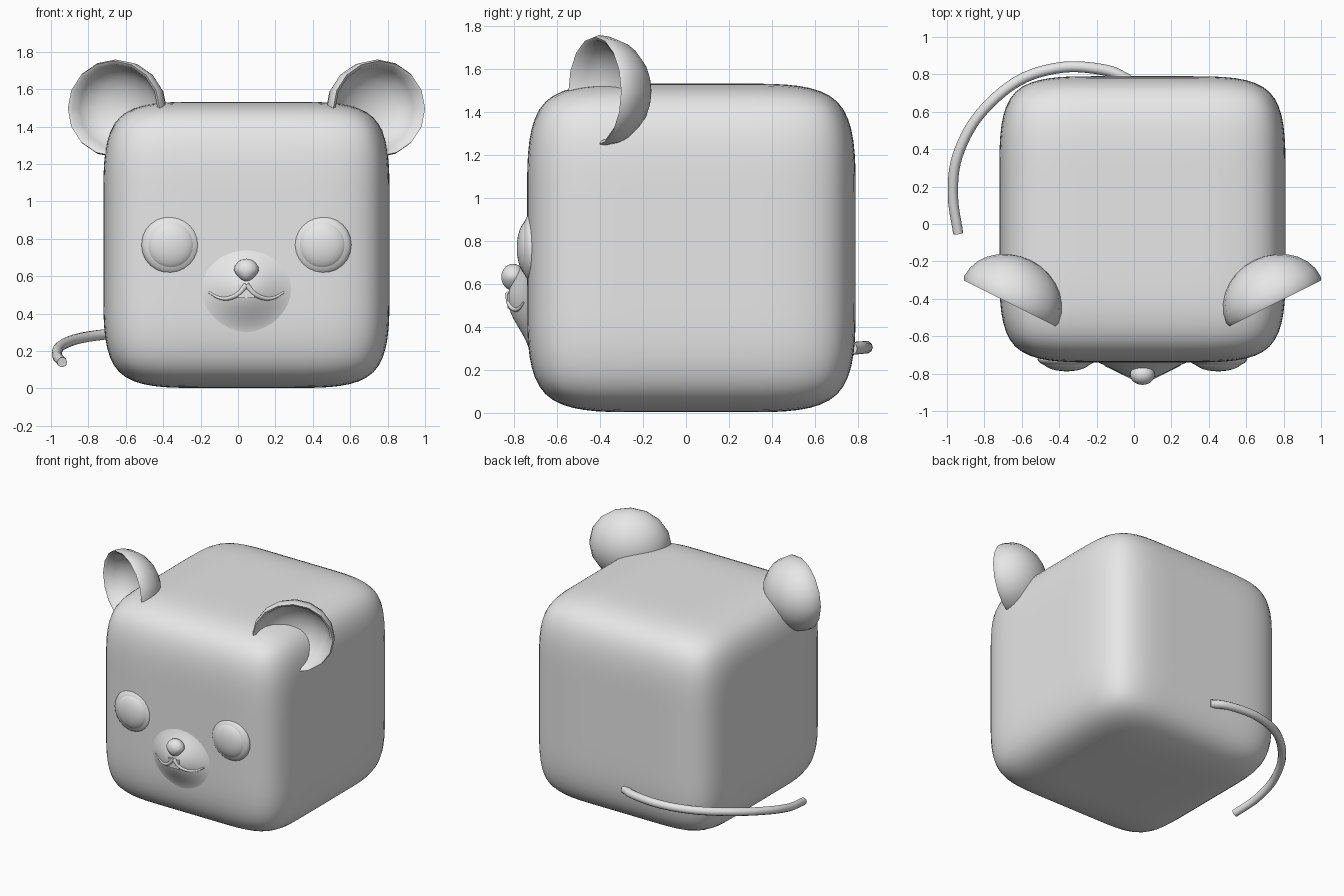
import bpy, bmesh, math
from mathutils import Vector, Matrix

if "Cube" in bpy.data.objects:
    bpy.data.objects.remove(bpy.data.objects["Cube"])

CX = 0.045  # symmetry plane of the head
grey = bpy.data.materials.new("plain_grey")
grey.diffuse_color = (0.8, 0.8, 0.8, 1)
grey.use_nodes = True
grey.node_tree.nodes["Principled BSDF"].inputs["Base Color"].default_value = grey.diffuse_color


def finish(name, bm, sharp=60):
    bmesh.ops.recalc_face_normals(bm, faces=bm.faces)
    me = bpy.data.meshes.new(name)
    bm.to_mesh(me)
    bm.free()
    me.materials.append(grey)
    ob = bpy.data.objects.new(name, me)
    bpy.context.collection.objects.link(ob)
    bpy.ops.object.select_all(action='DESELECT')
    ob.select_set(True)
    bpy.context.view_layer.objects.active = ob
    bpy.ops.object.shade_smooth_by_angle(angle=math.radians(sharp))
    return ob


def ellipsoid(name, centre, radii, taper=0.0):
    bm = bmesh.new()
    bmesh.ops.create_uvsphere(bm, u_segments=24, v_segments=14, radius=1)
    bmesh.ops.rotate(bm, verts=bm.verts, matrix=Matrix.Rotation(math.pi / 2, 3, 'X'))
    for v in bm.verts:
        k = 1 + taper * min(v.co.z, 0)      # narrows the lower half
        v.co = Vector(centre) + Vector((v.co.x * radii[0] * k, v.co.y * radii[1], v.co.z * radii[2]))
    return finish(name, bm)


def rings_to_bmesh(rings, cap=False):
    """Skin a list of closed rings of equal length."""
    bm = bmesh.new()
    vs = [[bm.verts.new(p) for p in r] for r in rings]
    n = len(vs[0])
    for a, b in zip(vs, vs[1:]):
        for i in range(n):
            bm.faces.new((a[i], a[(i + 1) % n], b[(i + 1) % n], b[i]))
    if cap:
        bm.faces.new(vs[0])
        bm.faces.new(vs[-1])
    bmesh.ops.remove_doubles(bm, verts=bm.verts, dist=1e-5)
    return bm


def smooth_path(pts, steps=6):
    """Catmull-Rom through the points."""
    p = [Vector(q) for q in pts]
    p = [2 * p[0] - p[1]] + p + [2 * p[-1] - p[-2]]
    out = []
    for i in range(1, len(p) - 2):
        a, b, c, d = p[i - 1:i + 3]
        for s in range(steps):
            t = s / steps
            out.append(0.5 * (2 * b + (c - a) * t + (2 * a - 5 * b + 4 * c - d) * t * t
                              + (3 * b - a - 3 * c + d) * t ** 3))
    return out + [p[-2]]


def tube(name, pts, r0, r1, sides=10):
    path = smooth_path(pts)
    rings = []
    for i, p in enumerate(path):
        d = (path[min(i + 1, len(path) - 1)] - path[max(i - 1, 0)]).normalized()
        u = d.cross(Vector((0, 0, 1))).normalized()
        w = u.cross(d)
        r = r0 + (r1 - r0) * i / (len(path) - 1)
        rings.append([p + r * (math.cos(a) * u + math.sin(a) * w)
                      for a in (2 * math.pi * k / sides for k in range(sides))])
    return finish(name, rings_to_bmesh(rings, True))


# Body: soft cube
bm = bmesh.new()
bmesh.ops.create_cube(bm, size=1.53)
bmesh.ops.subdivide_edges(bm, edges=bm.edges[:], cuts=2, use_grid_fill=True)
bmesh.ops.translate(bm, verts=bm.verts, vec=(CX, 0.025, 0.768))
body = finish("body", bm, 180)
sub = body.modifiers.new("soften", 'SUBSURF')
sub.levels = sub.render_levels = 3


# Muzzle: soft swelling on the front face
def muzzle_y(x, z):
    t = min(1, math.hypot((x - CX) / 0.31, (z - 0.53) / 0.27))
    return -0.727 - 0.103 * math.cos(t * math.pi / 2) ** 2


rings = []
for j in range(13):
    ring = []
    for k in range(32):
        a = 2 * math.pi * k / 32
        x = CX + 0.31 * j / 12 * math.cos(a)
        z = 0.53 + 0.27 * j / 12 * math.sin(a)
        ring.append((x, muzzle_y(x, z), z))
    rings.append(ring)
rings.append([(x, -0.68, z) for x, y, z in rings[-1]])
finish("muzzle", rings_to_bmesh(rings, True), 180)

# Nose and tooth
ellipsoid("nose", (CX, -0.805, 0.632), (0.066, 0.055, 0.062), 0.35)
bm = bmesh.new()
bmesh.ops.create_cube(bm, size=1)
for v in bm.verts:
    v.co = Vector((CX + v.co.x * 0.088, -0.815 + v.co.y * 0.03, 0.52 + v.co.z * 0.07))
finish("tooth", bm, 30)

for side, label in ((-1, "left"), (1, "right")):
    # Eye: shallow lid disc with a rounder ball set in it
    ex = CX + side * 0.405
    ellipsoid(label + "_eyelid", (ex, -0.722, 0.768), (0.156, 0.05, 0.156))
    ellipsoid(label + "_eyeball", (ex, -0.73, 0.768), (0.132, 0.058, 0.132))

    # Mouth: curled lip line lying on the muzzle
    lip = [(0.0, 0.555), (0.045, 0.505), (0.1, 0.482), (0.15, 0.487), (0.2, 0.515)]
    tube(label + "_lip", [(CX + side * x, muzzle_y(CX + side * x, z) + 0.002, z) for x, z in lip],
         0.016, 0.006, 8)

    # Ear: thick bowl opening forward and outward
    rim = Vector((-side * 0.894, -0.447, 0))
    back = Vector((-side * 0.447, 0.894, 0))
    centre = Vector((CX + side * 0.70, -0.405, 1.497))
    profile = [(math.sin(a), math.cos(a) * 0.235, 1.0)
               for a in (math.pi / 2 * i / 7 for i in range(8))]
    profile += [(0.97, -0.022, 1), (0.91, -0.012, 1)]
    profile += [(0.87 * math.sin(a), math.cos(a) * 0.17, 1)
                for a in (math.pi / 2 * i / 6 for i in range(5, -1, -1))]
    rings = []
    for r, d, _ in profile:
        rings.append([centre + rim * (0.283 * r * math.cos(a)) + back * d
                      + Vector((0, 0, 0.262 * r * math.sin(a)))
                      for a in (2 * math.pi * k / 16 for k in range(16))])
    finish(label + "_ear", rings_to_bmesh(rings), 80)

# Tail: sweeps from the back around the left side
tube("tail", [(-0.03, 0.77, 0.30), (-0.15, 0.822, 0.305), (-0.38, 0.838, 0.305), (-0.62, 0.765, 0.297),
              (-0.83, 0.58, 0.272), (-0.945, 0.36, 0.23), (-0.968, 0.15, 0.18), (-0.94, -0.05, 0.14)],
     0.03, 0.027)
